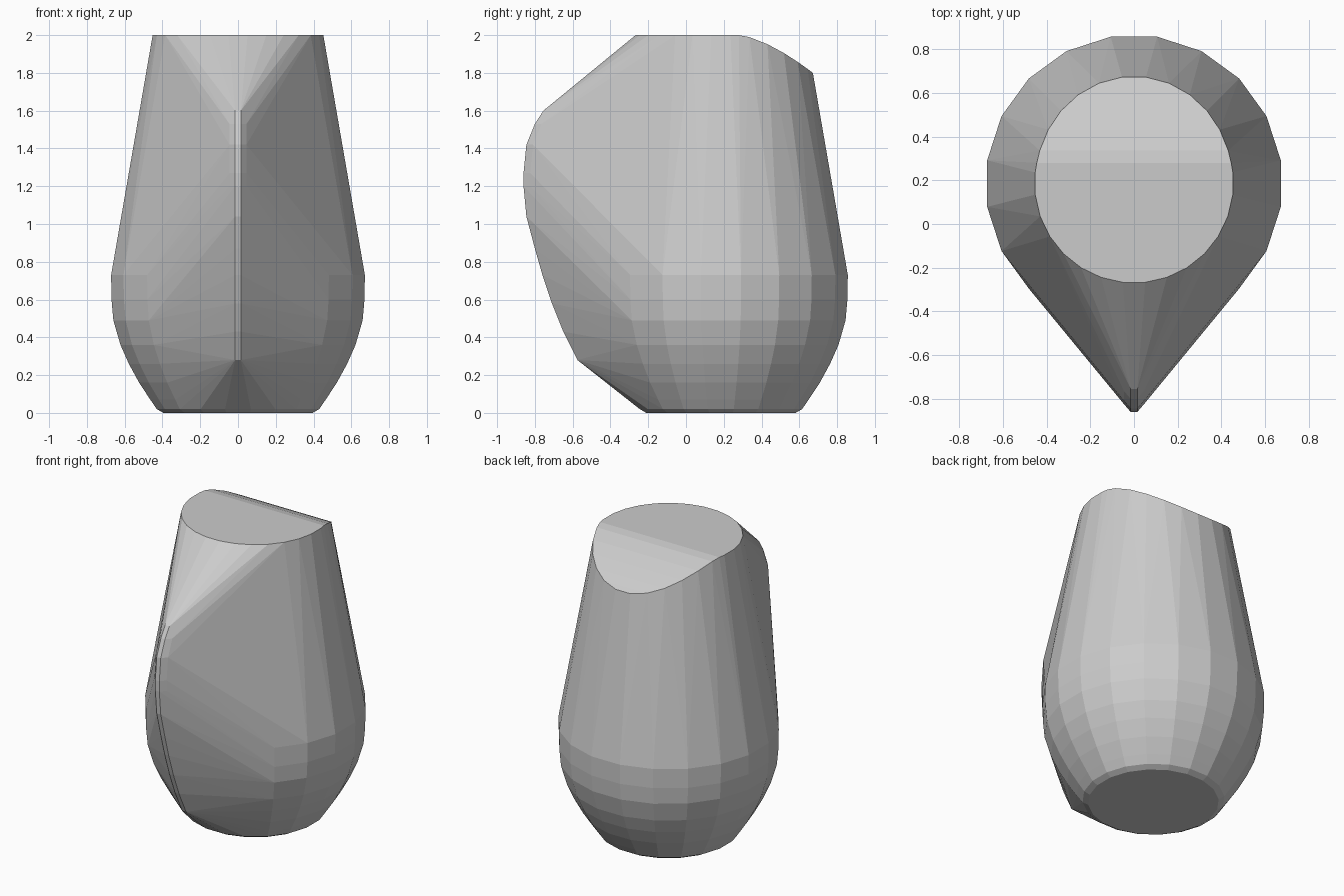
import bpy, bmesh
from math import sin, cos, pi, sqrt, radians

if "Cube" in bpy.data.objects:
    bpy.data.objects.remove(bpy.data.objects["Cube"])

CY = 0.185          # cup axis position in y
bm = bmesh.new()


def ring(r, z, n=20, shift=0.5):
    for i in range(n):
        a = 2 * pi * (i + shift) / n
        bm.verts.new((r * cos(a), CY + r * sin(a), z))


def wall_radius(z):
    return 0.68 - (z - 0.72) * 0.176


def lip_height(y):
    t = max(0.0, (y - 0.28) / 0.365)
    return 2.0 - 0.18 * t ** 1.5


# rounded lower cup
for r, z in [(0.40, 0), (0.435, 0.02), (0.47, 0.07), (0.53, 0.16), (0.585, 0.26),
             (0.63, 0.36), (0.668, 0.49), (0.678, 0.6), (0.68, 0.73)]:
    ring(r, z)

# lip: level at the front, curving down at the back
for i in range(28):
    a = 2 * pi * (i + 0.5) / 28
    z = 2.0
    for _ in range(4):
        r = wall_radius(z)
        z = lip_height(CY + r * sin(a))
    bm.verts.new((r * cos(a), CY + r * sin(a), z))
seam = sqrt(wall_radius(2) ** 2 - (0.28 - CY) ** 2)
for s in (-1, 1):
    bm.verts.new((s * seam, 0.28, 2.0))

# narrow rounded front ridge
ridge = [(-0.575, 0.28), (-0.65, 0.43), (-0.71, 0.58), (-0.76, 0.73), (-0.80, 0.87),
         (-0.845, 1.04), (-0.86, 1.2), (-0.86, 1.27), (-0.845, 1.42), (-0.80, 1.53),
         (-0.755, 1.6)]
for y, z in ridge:
    for s in (-1, 1):
        bm.verts.new((s * 0.015, y, z))
        bm.verts.new((s * 0.045, y + 0.035, z))

# wrap everything in one tight shell
res = bmesh.ops.convex_hull(bm, input=bm.verts[:])
bmesh.ops.delete(bm, geom=[v for v in bm.verts if not v.link_faces], context='VERTS')
bmesh.ops.dissolve_limit(bm, angle_limit=radians(0.5), verts=bm.verts[:], edges=bm.edges[:])
bmesh.ops.recalc_face_normals(bm, faces=bm.faces[:])

mesh = bpy.data.meshes.new("cup_shell")
bm.to_mesh(mesh)
bm.free()
bpy.context.collection.objects.link(bpy.data.objects.new("cup_shell", mesh))
